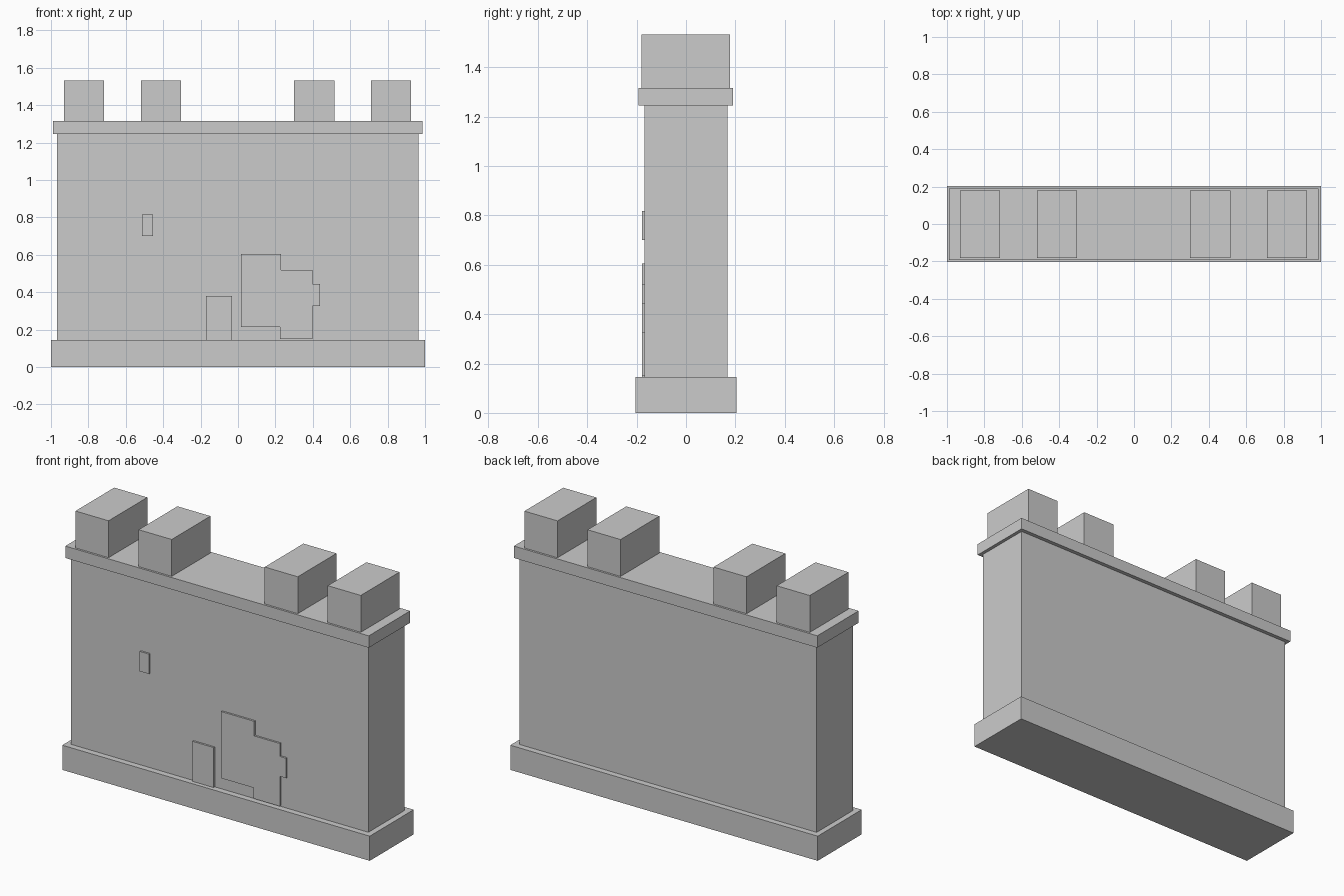
import bpy, bmesh

if "Cube" in bpy.data.objects:
    bpy.data.objects.remove(bpy.data.objects["Cube"])


def extrude_profile(name, pts, y0, y1):
    """Closed solid from an (x, z) outline, running from y0 (front) to y1 (back)."""
    bm = bmesh.new()
    face = bm.faces.new([bm.verts.new((x, y0, z)) for x, z in pts])
    out = bmesh.ops.extrude_face_region(bm, geom=[face], use_keep_orig=True)
    verts = [g for g in out["geom"] if isinstance(g, bmesh.types.BMVert)]
    bmesh.ops.translate(bm, verts=verts, vec=(0, y1 - y0, 0))
    bmesh.ops.recalc_face_normals(bm, faces=bm.faces)
    mesh = bpy.data.meshes.new(name)
    bm.to_mesh(mesh)
    bm.free()
    obj = bpy.data.objects.new(name, mesh)
    bpy.context.collection.objects.link(obj)
    return obj


def block(name, x0, x1, y0, y1, z0, z1):
    return extrude_profile(name, [(x0, z0), (x1, z0), (x1, z1), (x0, z1)], y0, y1)


BASE_TOP, WALL_TOP, CAP_TOP, TOP = 0.145, 1.245, 1.315, 1.532
WALL_Y, PANEL_Y = -0.168, -0.179

# Plinth, wall and coping
block("base_plinth", -1, 1, -0.204, 0.204, 0, BASE_TOP)
block("wall", -0.968, 0.966, WALL_Y, 0.168, BASE_TOP, WALL_TOP)
block("coping", -0.988, 0.986, -0.193, 0.191, WALL_TOP, CAP_TOP)

# Battlements, with a wide gap in the middle
for i, x in enumerate((-0.823, -0.412, 0.408, 0.818)):
    block(f"merlon_{i + 1}", x - 0.1075, x + 0.1075, -0.181, 0.179, CAP_TOP, TOP)

# Raised panels on the front
block("door", -0.172, -0.033, PANEL_Y, WALL_Y, BASE_TOP, 0.38)
block("window", -0.514, -0.454, PANEL_Y, WALL_Y, 0.70, 0.817)

# Stepped stone patch
patch = [(0.015, 0.213), (0.225, 0.213), (0.225, 0.15), (0.397, 0.15),
         (0.397, 0.326), (0.438, 0.326), (0.438, 0.443), (0.397, 0.443),
         (0.397, 0.519), (0.23, 0.519), (0.23, 0.605), (0.015, 0.605)]
extrude_profile("stone_patch", patch, PANEL_Y, WALL_Y)
